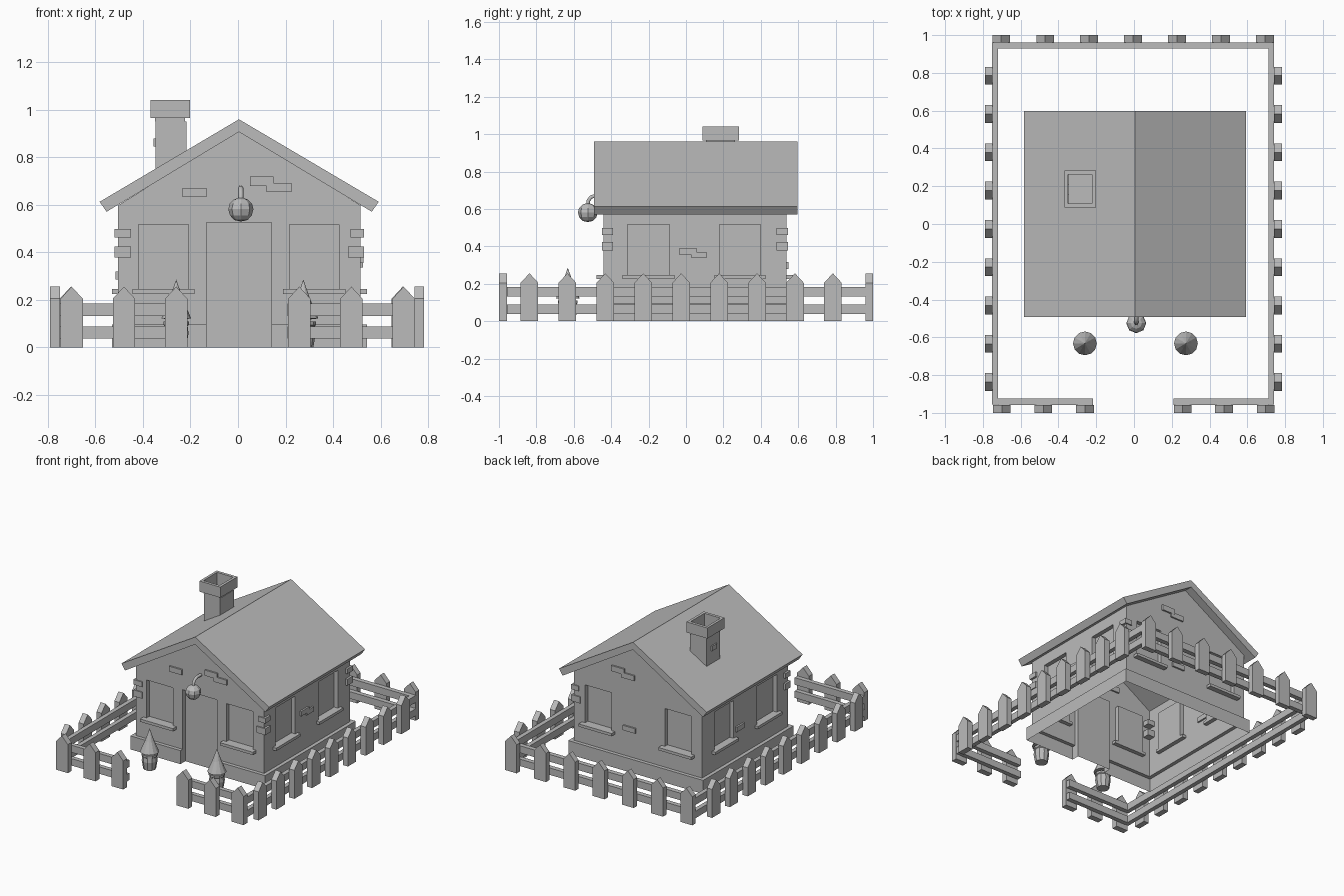
import bpy, bmesh, math
from mathutils import Vector

if "Cube" in bpy.data.objects:
    bpy.data.objects.remove(bpy.data.objects["Cube"])

grey = bpy.data.materials.new("stone_grey")
grey.diffuse_color = (0.5, 0.5, 0.5, 1)
grey.use_nodes = True
grey.node_tree.nodes["Principled BSDF"].inputs["Base Color"].default_value = grey.diffuse_color


def finish(name, bm, normals=True):
    if normals:
        bmesh.ops.recalc_face_normals(bm, faces=bm.faces[:])
    me = bpy.data.meshes.new(name)
    bm.to_mesh(me)
    bm.free()
    me.materials.append(grey)
    ob = bpy.data.objects.new(name, me)
    bpy.context.collection.objects.link(ob)
    return ob


def add_box(bm, x0, x1, y0, y1, z0, z1):
    vs = bmesh.ops.create_cube(bm, size=1)["verts"]
    for v in vs:
        v.co = Vector((x1 if v.co.x > 0 else x0,
                       y1 if v.co.y > 0 else y0,
                       z1 if v.co.z > 0 else z0))


def boxes(name, items):
    bm = bmesh.new()
    for b in items:
        add_box(bm, *b)
    return finish(name, bm)


def add_prism(bm, pts, offset):
    """Closed prism: polygon of 3D points pushed along offset."""
    a = [bm.verts.new(p) for p in pts]
    b = [bm.verts.new(Vector(p) + Vector(offset)) for p in pts]
    bm.faces.new(a)
    bm.faces.new(b[::-1])
    for i in range(len(a)):
        j = (i + 1) % len(a)
        bm.faces.new((a[i], b[i], b[j], a[j]))


def rings(name, cx, cy, prof, seg, cap_end=False):
    """Lathe of (radius, z) pairs."""
    bm = bmesh.new()
    rs = [[bm.verts.new((cx + r * math.cos(2 * math.pi * i / seg),
                         cy + r * math.sin(2 * math.pi * i / seg), z))
           for i in range(seg)] for r, z in prof]
    for a, b in zip(rs, rs[1:]):
        for i in range(seg):
            j = (i + 1) % seg
            bm.faces.new((a[i], a[j], b[j], b[i]))
    if cap_end:
        bm.faces.new(rs[-1])
    bmesh.ops.remove_doubles(bm, verts=bm.verts[:], dist=1e-5)
    return finish(name, bm)


# House shell: plinth, walls and gables in one skin
X0, X1, Y0, Y1, CX = -0.504, 0.516, -0.44, 0.537, 0.006
P, PZ, EZ, RZ = 0.026, 0.097, 0.598, 0.915
bm = bmesh.new()
loops = []
for g, z in ((P, 0), (P, PZ), (0, PZ), (0, EZ)):
    loops.append([bm.verts.new(c) for c in (
        (X0 - g, Y0 - g, z), (X1 + g, Y0 - g, z),
        (X1 + g, Y1 + g, z), (X0 - g, Y1 + g, z))])
bm.faces.new(loops[0])
for a, b in zip(loops, loops[1:]):
    for i in range(4):
        j = (i + 1) % 4
        bm.faces.new((a[i], a[j], b[j], b[i]))
t = loops[-1]
r0, r1 = bm.verts.new((CX, Y0, RZ)), bm.verts.new((CX, Y1, RZ))
bm.faces.new((t[0], t[1], r0))
bm.faces.new((t[2], t[3], r1))
bm.faces.new((t[1], t[2], r1, r0))
bm.faces.new((t[3], t[0], r0, r1))
walls = finish("house_walls", bm)

# Door and window recesses
D, WZ0, WZ1 = 0.03, 0.24, 0.518
front_win = [(-0.418, -0.208), (0.216, 0.426)]
side_win = [(-0.313, -0.088), (0.179, 0.398)]
cuts = [(-0.132, 0.142, Y0 - 0.2, Y0 + D, -0.1, 0.525)]
sills = []
S, G = 0.038, 0.026
for a, b in front_win:
    cuts += [(a, b, Y0 - 0.1, Y0 + D, WZ0, WZ1), (a, b, Y1 - D, Y1 + 0.1, WZ0, WZ1)]
    sills += [(a - G, b + G, Y0 - S, Y0 + D, 0.226, 0.246),
              (a - G, b + G, Y1 - D, Y1 + S, 0.226, 0.246)]
for a, b in side_win:
    cuts += [(X0 - 0.1, X0 + D, a, b, WZ0, WZ1), (X1 - D, X1 + 0.1, a, b, WZ0, WZ1)]
    sills += [(X0 - G, X0 + D, a - G, b + G, 0.226, 0.246),
              (X1 - D, X1 + G, a - G, b + G, 0.226, 0.246)]
cutter = boxes("recess_cutter", cuts)
cutter.hide_render = True
mod = walls.modifiers.new("recesses", "BOOLEAN")
mod.operation, mod.solver, mod.object = "DIFFERENCE", "EXACT", cutter
bpy.context.view_layer.objects.active = walls
bpy.ops.object.modifier_apply(modifier=mod.name)
bpy.data.objects.remove(cutter)
bm = bmesh.new()
bm.from_mesh(walls.data)
# open underside
low = [f for f in bm.faces if all(v.co.z < 0.001 for v in f.verts)]
bmesh.ops.delete(bm, geom=low, context="FACES")
bm.to_mesh(walls.data)
bm.free()
boxes("window_sills", sills)

# Roof
bm = bmesh.new()
prof = [(-0.582, 0.613), (0.004, 0.96), (0.592, 0.613), (0.563, 0.571), (0.004, 0.907), (-0.553, 0.571)]
add_prism(bm, [(x, -0.493, z) for x, z in prof], (0, 1.09, 0))
finish("roof", bm)

# Chimney shaft and hollow cap
boxes("chimney_shaft", [(-0.347, -0.217, 0.108, 0.262, 0.7, 0.95)])
cx0, cx1, cy0, cy1 = -0.368, -0.202, 0.087, 0.283
ix0, ix1, iy0, iy1 = -0.35, -0.222, 0.108, 0.262
bm = bmesh.new()
cap = []
for (a, b, c, d), z in (((ix0, ix1, iy0, iy1), 0.95), ((ix0, ix1, iy0, iy1), 1.042),
                        ((cx0, cx1, cy0, cy1), 1.042), ((cx0, cx1, cy0, cy1), 0.966),
                        ((ix0, ix1, iy0, iy1), 0.966)):
    cap.append([bm.verts.new(p) for p in ((a, c, z), (b, c, z), (b, d, z), (a, d, z))])
for a, b in zip(cap, cap[1:]):
    for i in range(4):
        j = (i + 1) % 4
        bm.faces.new((a[i], a[j], b[j], b[i]))
finish("chimney_cap", bm)

# Loose bricks on walls, gables and chimney
T = 0.012
boxes("wall_bricks", [
    (-0.233, -0.132, Y0 - T, Y0 + T, 0.634, 0.672),
    (0.05, 0.15, Y0 - T, Y0 + T, 0.68, 0.72),
    (0.12, 0.225, Y0 - T * 0.9, Y0 + T, 0.655, 0.692),
    (0.11, 0.21, Y1 - T, Y1 + T, 0.68, 0.72),
    (0.03, 0.135, Y1 - T, Y1 + T * 0.9, 0.655, 0.692),
    (0.02, 0.12, Y1 - T, Y1 + T, 0.28, 0.315),
    (X1 - T, X1 + T, -0.035, 0.056, 0.355, 0.39),
    (X1 - T, X1 + T * 0.9, 0.03, 0.11, 0.337, 0.37),
    (X0 - T, X0 + T, 0.07, 0.16, 0.285, 0.32),
    (-0.356, -0.34, 0.155, 0.21, 0.845, 0.88)])

# Corner stones (the back left corner has none)
Q = 0.015
stones = []
for z0, z1, w in ((0.462, 0.498, 0.042), (0.378, 0.424, 0.054)):
    stones += [(X0 - Q, X0 + 0.054, Y0 - 0.008, Y0 + 0.05, z0, z1),
               (X1 - w, X1 + Q, Y0 - 0.008, Y0 + 0.05, z0, z1),
               (X1 - w, X1 + Q, Y1 - 0.053, Y1 + 0.008, z0, z1)]
boxes("corner_stones", stones)

# Lantern: faceted globe with collar, on a hooked arm
rings("lantern", 0.012, -0.525, [(0, 0.53), (0.028, 0.536), (0.046, 0.556), (0.053, 0.582),
      (0.047, 0.605), (0.03, 0.622), (0.014, 0.628), (0, 0.632)], 8)
cu = bpy.data.curves.new("arm_path", "CURVE")
cu.dimensions = "3D"
cu.bevel_depth, cu.bevel_resolution, cu.use_fill_caps = 0.011, 1, True
path = [(-0.525, 0.62), (-0.522, 0.645), (-0.508, 0.663), (-0.485, 0.671), (-0.435, 0.671)]
sp = cu.splines.new("POLY")
sp.points.add(len(path) - 1)
for p, (y, z) in zip(sp.points, path):
    p.co = (0.012, y, z, 1)
cu.materials.append(grey)
bpy.context.collection.objects.link(bpy.data.objects.new("lantern_arm", cu))

# Potted conifers by the path
for side, x in (("left", -0.26), ("right", 0.275)):
    rings("pot_" + side, x, -0.632, [(0, 0.0), (0.042, 0.0), (0.052, 0.06), (0.048, 0.09),
          (0.054, 0.095), (0.054, 0.11), (0, 0.108)], 10)
    rings("conifer_" + side, x, -0.632, [(0, 0.115), (0.063, 0.122), (0.03, 0.2), (0, 0.286)], 12)

# Fence rails, leaving the front gate open
rails = []
for z0, z1 in ((0.038, 0.088), (0.133, 0.184)):
    rails += [(-0.751, -0.72, -0.955, 0.962, z0, z1), (0.711, 0.742, -0.955, 0.962, z0, z1),
              (-0.72, 0.711, 0.928, 0.962, z0, z1),
              (-0.72, -0.217, -0.957, -0.925, z0, z1), (0.208, 0.711, -0.957, -0.925, z0, z1)]
boxes("fence_rails", rails)

# Pointed pickets
bm = bmesh.new()
W = 0.047
shape = [(-W, 0), (W, 0), (W, 0.205), (0, 0.256), (-W, 0.205)]
for i in range(9):
    c = -0.837 + 0.2028 * i
    for x, d in ((-0.79, 0.04), (0.742, 0.041)):
        add_prism(bm, [(x, c + u, z) for u, z in shape], (d, 0, 0))
for i in range(7):
    add_prism(bm, [(-0.703 + 0.2327 * i + u, 0.961, z) for u, z in shape], (0, 0.039, 0))
for c in (-0.70, -0.48, -0.26, 0.258, 0.477, 0.697):
    add_prism(bm, [(c + u, -1.0, z) for u, z in shape], (0, 0.043, 0))
finish("fence_pickets", bm)
